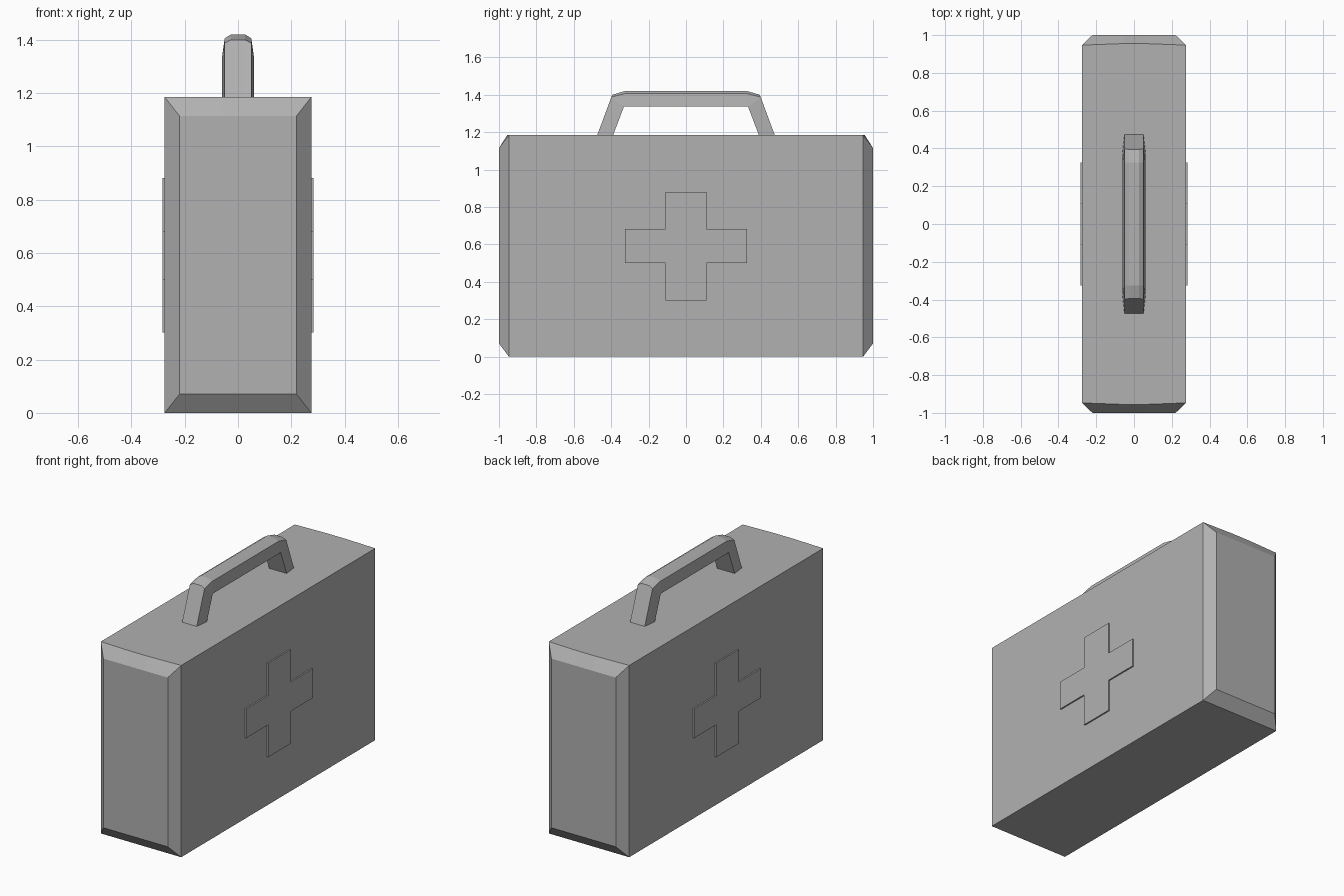
import bpy, bmesh

if "Cube" in bpy.data.objects:
    bpy.data.objects.remove(bpy.data.objects["Cube"])

grey = bpy.data.materials.new("dark_grey")
grey.diffuse_color = (0.44, 0.44, 0.44, 1)
grey.use_nodes = True
grey.node_tree.nodes["Principled BSDF"].inputs["Base Color"].default_value = grey.diffuse_color


def make_object(name, bm):
    bmesh.ops.remove_doubles(bm, verts=bm.verts, dist=0.0005)
    bmesh.ops.recalc_face_normals(bm, faces=bm.faces)
    mesh = bpy.data.meshes.new(name)
    bm.to_mesh(mesh)
    bm.free()
    mesh.materials.append(grey)
    obj = bpy.data.objects.new(name, mesh)
    bpy.context.collection.objects.link(obj)
    return obj


def loft(name, rings):
    """Join matching closed rings of points and cap both ends."""
    bm = bmesh.new()
    loops = [[bm.verts.new(p) for p in ring] for ring in rings]
    for a, b in zip(loops, loops[1:]):
        for i in range(len(a)):
            j = (i + 1) % len(a)
            bm.faces.new((a[i], a[j], b[j], b[i]))
    bm.faces.new(loops[0])
    bm.faces.new(loops[-1])
    return make_object(name, bm)


# Case body: box with chamfered ends, the top rim bowing out slightly mid-width
def case_ring(y, hx, z0, z1, bow=0.0):
    yb = y + (bow if y > 0 else -bow)
    return [(-hx, y, z0), (hx, y, z0), (hx, y, z1),
            (0.06, yb, z1), (-0.06, yb, z1), (-hx, y, z1)]


loft("case_body", [
    case_ring(-1.0, 0.22, 0.07, 1.115),
    case_ring(-0.947, 0.275, 0.0, 1.185, 0.008),
    case_ring(0.947, 0.275, 0.0, 1.185, 0.008),
    case_ring(1.0, 0.22, 0.07, 1.115),
])


# Raised cross panels on both broad sides
def cross_ring(x, cz=0.591, arm=0.325, rise=0.29, wy=0.11, wz=0.09):
    quarter = [(arm, wz), (wy, wz), (wy, rise)]
    outline = quarter + [(-y, z) for y, z in reversed(quarter)]
    outline += [(-y, -z) for y, z in outline]
    return [(x, y, cz + z) for y, z in outline]


for side, s in (("right", 1), ("left", -1)):
    loft("cross_" + side, [cross_ring(s * 0.272), cross_ring(s * 0.284)])


# Carry handle: wide inner face, narrower outer face with a low crown
def handle_ring(inner, edge, crown):
    return [(-0.06, *inner), (0.06, *inner), (0.05, *edge),
            (0.027, *crown), (-0.027, *crown), (-0.05, *edge)]


half = [
    ((0.39, 1.183), (0.475, 1.183), (0.475, 1.183)),
    ((0.332, 1.336), (0.399, 1.388), (0.394, 1.4)),
    ((0.328, 1.336), (0.325, 1.406), (0.325, 1.42)),
]
mirrored = [[(-y, z) for y, z in station] for station in reversed(half)]
loft("carry_handle", [handle_ring(*station) for station in half + mirrored])
